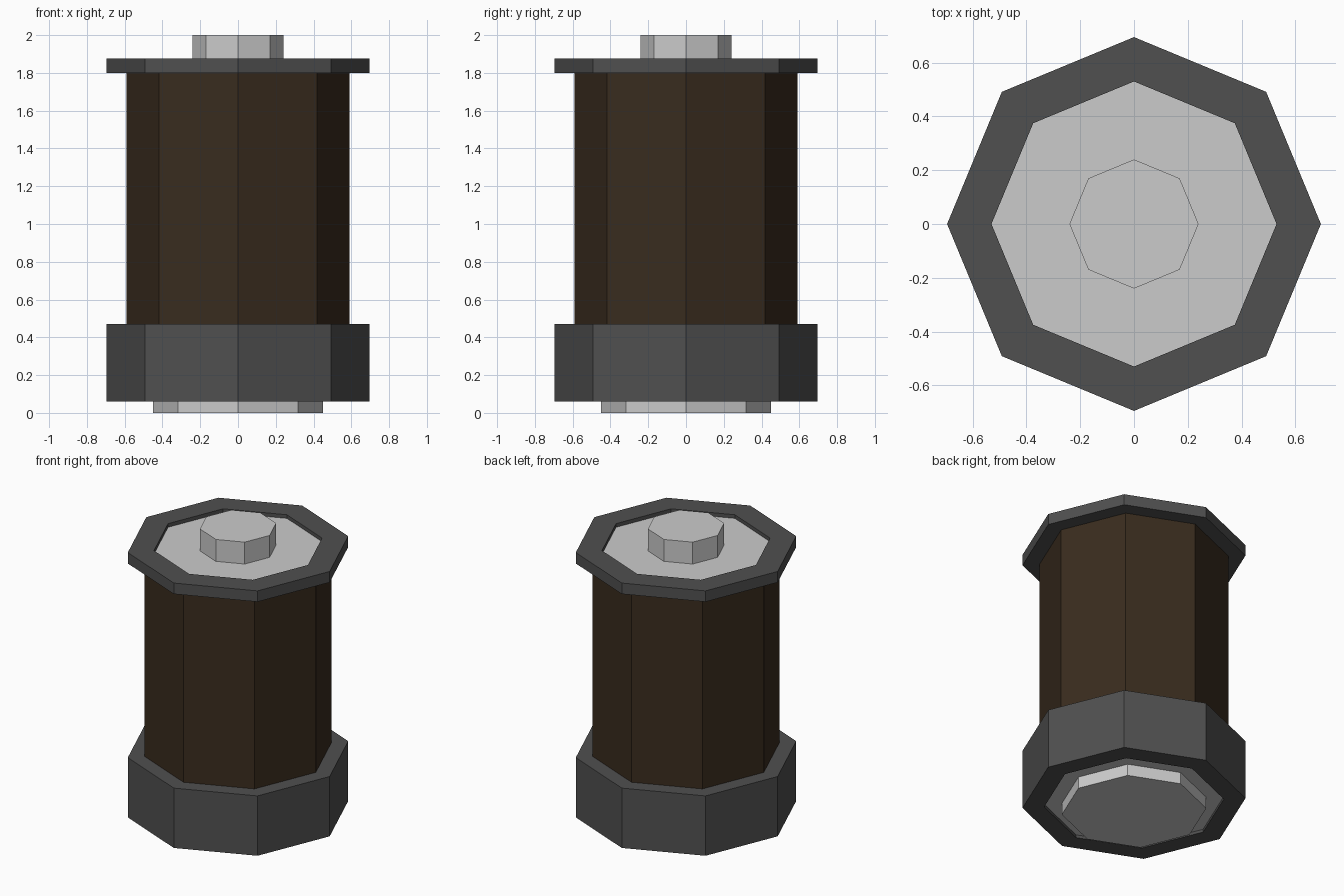
import bpy
import bmesh
from math import cos, sin, tau

if "Cube" in bpy.data.objects:
    bpy.data.objects.remove(bpy.data.objects["Cube"])

SIDES = 8


def material(name, rgb):
    mat = bpy.data.materials.new(name)
    mat.diffuse_color = (*rgb, 1)
    mat.use_nodes = True
    mat.node_tree.nodes["Principled BSDF"].inputs["Base Color"].default_value = mat.diffuse_color
    return mat


def lathe(name, profile, mat=None, cap_bottom=False, cap_top=False):
    """Turn a (radius, z) profile, listed bottom to top, into an octagonal part."""
    bm = bmesh.new()
    rings = [[bm.verts.new((r * cos(tau * i / SIDES), r * sin(tau * i / SIDES), z))
              for i in range(SIDES)] for r, z in profile]
    for a, b in zip(rings, rings[1:]):
        for i in range(SIDES):
            j = (i + 1) % SIDES
            bm.faces.new((a[i], a[j], b[j], b[i]))
    if cap_bottom:
        bm.faces.new(rings[0][::-1])
    if cap_top:
        bm.faces.new(rings[-1])
    mesh = bpy.data.meshes.new(name)
    bm.to_mesh(mesh)
    bm.free()
    if mat:
        mesh.materials.append(mat)
    obj = bpy.data.objects.new(name, mesh)
    bpy.context.collection.objects.link(obj)
    return obj


dark = material("dark_grey", (0.08, 0.08, 0.08))
brown = material("dark_brown", (0.041, 0.025, 0.013))

# Bottom contact plate with its wide, shallow boss
lathe("bottom_contact", [(0.45, 0), (0.45, 0.08), (0.56, 0.08)], cap_bottom=True)

# Thick lower collar, recessed underneath
lathe("lower_collar", [(0.56, 0.08), (0.56, 0.06), (0.695, 0.06),
                       (0.695, 0.47), (0.59, 0.47)], dark)

# Main sleeve
lathe("sleeve", [(0.59, 0.47), (0.59, 1.80)], brown)

# Thin upper rim, recessed on top
lathe("upper_rim", [(0.59, 1.80), (0.695, 1.80), (0.695, 1.875),
                    (0.53, 1.875), (0.53, 1.85)], dark)

# Top contact plate with its raised nub
lathe("top_contact", [(0.53, 1.85), (0.24, 1.85), (0.24, 2.0)], cap_top=True)
